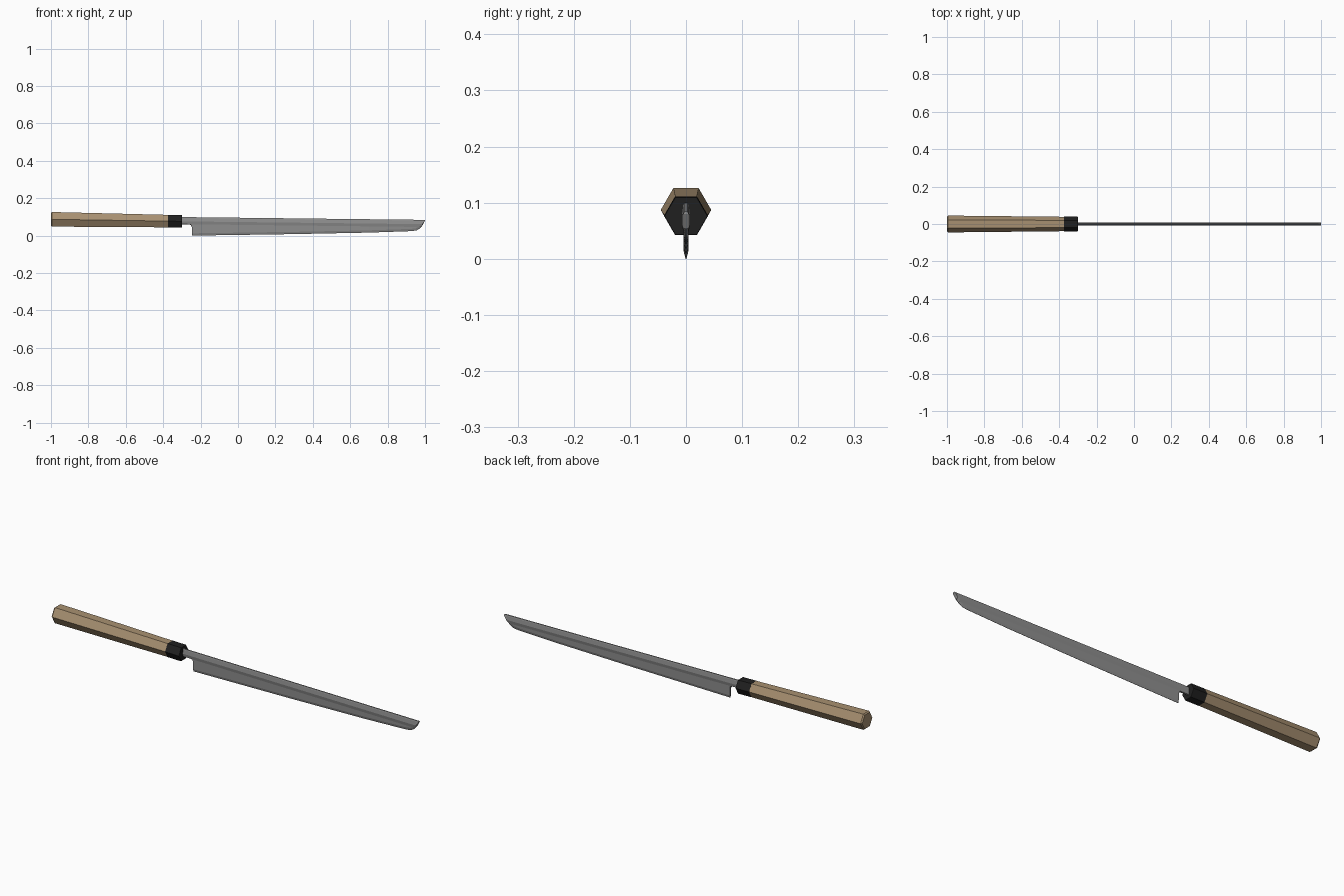
import bpy, bmesh, math

if "Cube" in bpy.data.objects:
    bpy.data.objects.remove(bpy.data.objects["Cube"])


def material(name, rgb):
    m = bpy.data.materials.new(name)
    m.diffuse_color = (*rgb, 1)
    m.use_nodes = True
    m.node_tree.nodes["Principled BSDF"].inputs["Base Color"].default_value = m.diffuse_color
    return m


WOOD = material("light wood", (0.39, 0.28, 0.165))
BLACK = material("black horn", (0.014, 0.014, 0.014))
STEEL = material("grey steel", (0.27, 0.27, 0.27))


def loft(name, rings, mat):
    """Skin a row of equal-length closed rings and cap both ends."""
    bm = bmesh.new()
    loops = [[bm.verts.new(p) for p in r] for r in rings]
    n = len(loops[0])
    for a, b in zip(loops, loops[1:]):
        for i in range(n):
            j = (i + 1) % n
            bm.faces.new((a[i], a[j], b[j], b[i]))
    bm.faces.new(loops[0][::-1])
    bm.faces.new(loops[-1])
    bmesh.ops.recalc_face_normals(bm, faces=bm.faces)
    me = bpy.data.meshes.new(name)
    bm.to_mesh(me)
    bm.free()
    me.materials.append(mat)
    ob = bpy.data.objects.new(name, me)
    bpy.context.collection.objects.link(ob)
    return ob


def hexagon(x, z, r):
    return [(x, r * math.cos(k * math.pi / 3), z + r * math.sin(k * math.pi / 3))
            for k in range(6)]


# tapered hexagonal handle with a small chamfer at the butt
loft("handle", [hexagon(-1.0, 0.087, 0.040), hexagon(-0.994, 0.087, 0.045),
                hexagon(-0.375, 0.0775, 0.0385)], WOOD)

# ferrule between handle and blade
loft("ferrule", [hexagon(-0.375, 0.0775, 0.039), hexagon(-0.302, 0.0762, 0.039),
                 hexagon(-0.30, 0.0762, 0.038)], BLACK)


# blade: thick ridge below the spine, thin flat, sharpened edge
def blade_ring(x, edge):
    spine = 0.099 - 0.015 * (x + 0.3) / 1.3
    profile = [(spine, 0.003), (spine - 0.004, 0.005), (spine - 0.023, 0.0075),
               (spine - 0.038, 0.0045), (edge + 0.012, 0.004), (edge, 0.0006)]
    side, low = [], spine
    for z, w in profile:
        low = min(low, max(z, edge))      # keep points in order near the tip
        side.append((low, w))
    return [(x, w, z) for z, w in side] + [(x, -w, z) for z, w in reversed(side)]


stations = [(-0.31, 0.060), (-0.262, 0.060), (-0.252, 0.056), (-0.247, 0.046),
            (-0.245, 0.0), (0.3, 0.008), (0.7, 0.016), (0.93, 0.024),
            (0.955, 0.028), (0.972, 0.038), (0.986, 0.054), (1.0, 0.080)]
loft("blade", [blade_ring(x, e) for x, e in stations], STEEL)
